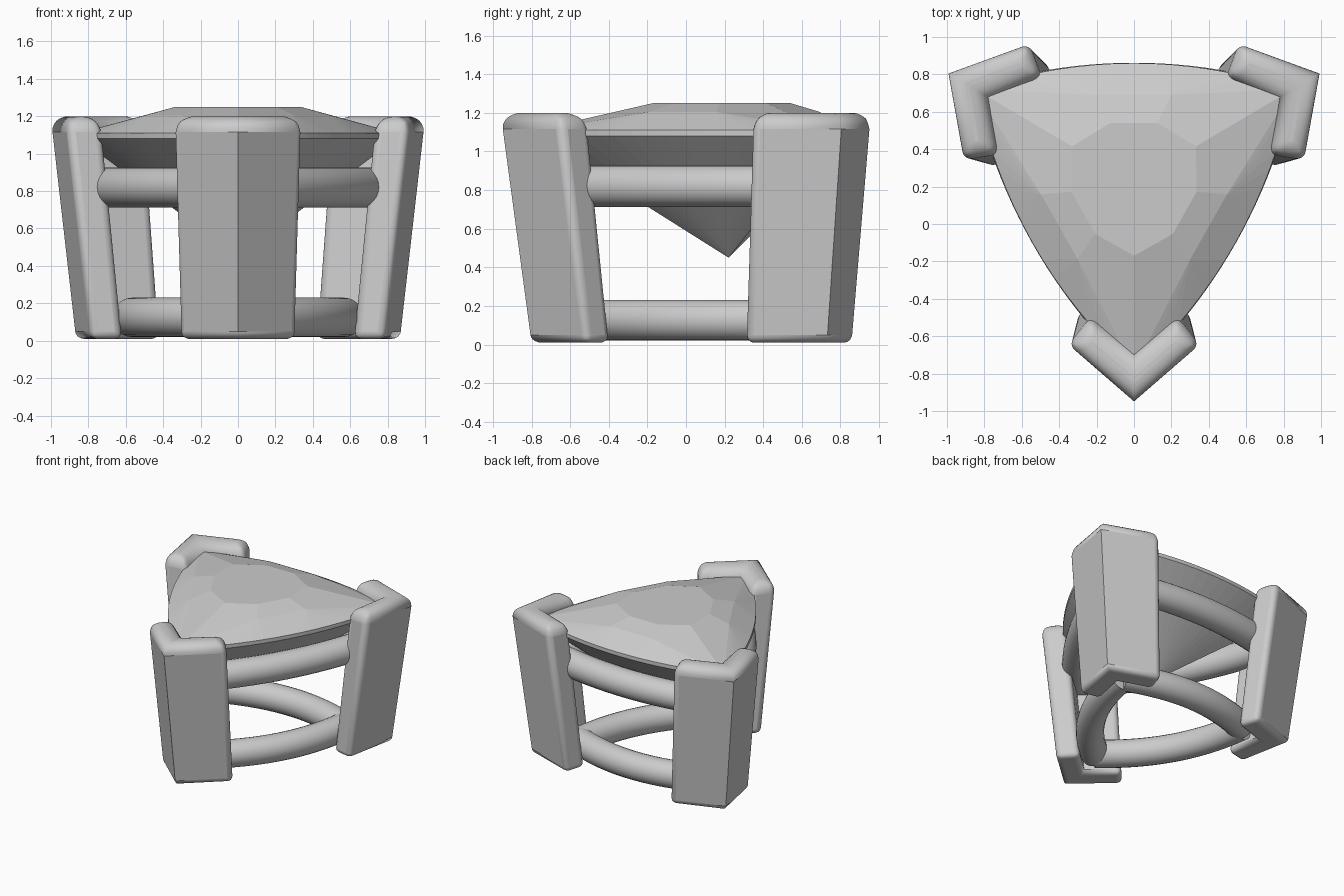
import bpy, bmesh, math
from mathutils import Vector

if "Cube" in bpy.data.objects:
    bpy.data.objects.remove(bpy.data.objects["Cube"])

CY = 0.22      # y of the setting's three-fold axis
SX = 0.98      # slight squeeze across x


def place(x, y, z, k=0):
    """Turn a point (relative to the axis) by k thirds and move it to the world."""
    a = math.radians(120 * k)
    return Vector(((x * math.cos(a) - y * math.sin(a)) * SX,
                   x * math.sin(a) + y * math.cos(a) + CY, z))


def make_object(name, bm):
    bmesh.ops.recalc_face_normals(bm, faces=bm.faces)
    me = bpy.data.meshes.new(name)
    bm.to_mesh(me)
    bm.free()
    ob = bpy.data.objects.new(name, me)
    bpy.context.collection.objects.link(ob)
    return ob


def smooth(ob, angle=35):
    bpy.ops.object.select_all(action='DESELECT')
    ob.select_set(True)
    bpy.context.view_layer.objects.active = ob
    bpy.ops.object.shade_smooth_by_angle(angle=math.radians(angle))


# Gem: convex hull of table, crown, girdle and culet points
bm = bmesh.new()
bm.verts.new(place(0, 0, 0.45))
for k in range(3):
    pts = [(0, -0.39, 1.25)]
    pts += [(s * 0.13, 0.32, 1.25) for s in (-1, 1)]
    pts += [(s * 0.20, 0.47, 1.205) for s in (-1, 1)]
    n = 16
    for i in range(n):
        t = -0.866 + 1.732 * i / n
        out = 0.64 - 0.187 * t * t
        pts += [(t, out, 1.11), (t, out, 1.08)]
    for p in pts:
        bm.verts.new(place(*p, k))
bmesh.ops.convex_hull(bm, input=bm.verts)
bmesh.ops.dissolve_limit(bm, angle_limit=math.radians(1),
                         verts=bm.verts, edges=bm.edges)
make_object("gem", bm)


# Prongs: V profile, leaning outwards, rounded at the top and arm ends
TOP = [(0, -1.18), (0.36, -0.875), (0.24, -0.725), (0, -0.925),
       (-0.24, -0.725), (-0.36, -0.875)]
BOTTOM = [(0, -1.02), (0.325, -0.735), (0.205, -0.605), (0, -0.79),
          (-0.205, -0.605), (-0.325, -0.735)]
for k, name in enumerate(("front_prong", "right_prong", "left_prong")):
    bm = bmesh.new()
    weight = bm.edges.layers.float.new("bevel_weight_edge")
    lo = [bm.verts.new(place(x, y, 0.01, k)) for x, y in BOTTOM]
    hi = [bm.verts.new(place(x, y, 1.20, k)) for x, y in TOP]
    bm.faces.new(lo[::-1])
    bm.faces.new(hi)
    for i in range(6):
        j = (i + 1) % 6
        bm.faces.new((lo[i], lo[j], hi[j], hi[i]))
        bm.edges.get((hi[i], hi[j]))[weight] = 1.0
        bm.edges.get((lo[i], lo[j]))[weight] = 0.45
        if i not in (0, 3):
            bm.edges.get((lo[i], hi[i]))[weight] = 0.5
    ob = make_object(name, bm)
    bev = ob.modifiers.new("rounding", 'BEVEL')
    bev.limit_method = 'WEIGHT'
    bev.width = 0.085
    bev.segments = 6
    smooth(ob)


# Rails: round wire bent into a bowed triangle
def rail(name, z, mid, bow, radius):
    # arc ends where neighbouring sides meet: mid - bow*t^2 = t/sqrt(3)
    q = 1 / math.sqrt(3)
    end = (-q + math.sqrt(q * q + 4 * bow * mid)) / (2 * bow)
    n, sides = 20, 24
    bm = bmesh.new()
    for k in range(3):
        rings = []
        for i in range(n + 1):
            t = end * (1 - 2 * i / n)
            tangent = Vector((1, -2 * bow * t, 0)).normalized()
            normal = Vector((-tangent.y, tangent.x, 0))
            c = Vector((t, mid - bow * t * t, z))
            ring = []
            for s in range(sides):
                a = 2 * math.pi * s / sides
                p = c + normal * radius * math.cos(a)
                p.z += radius * math.sin(a)
                ring.append(bm.verts.new(place(*p, k)))
            rings.append(ring)
        for r0, r1 in zip(rings, rings[1:]):
            for s in range(sides):
                u = (s + 1) % sides
                bm.faces.new((r0[s], r0[u], r1[u], r1[s]))
        bm.faces.new(rings[0])
        bm.faces.new(rings[-1][::-1])
    smooth(make_object(name, bm))


rail("upper_rail", 0.82, 0.535, 0.18, 0.107)
rail("lower_rail", 0.125, 0.455, 0.36, 0.105)
